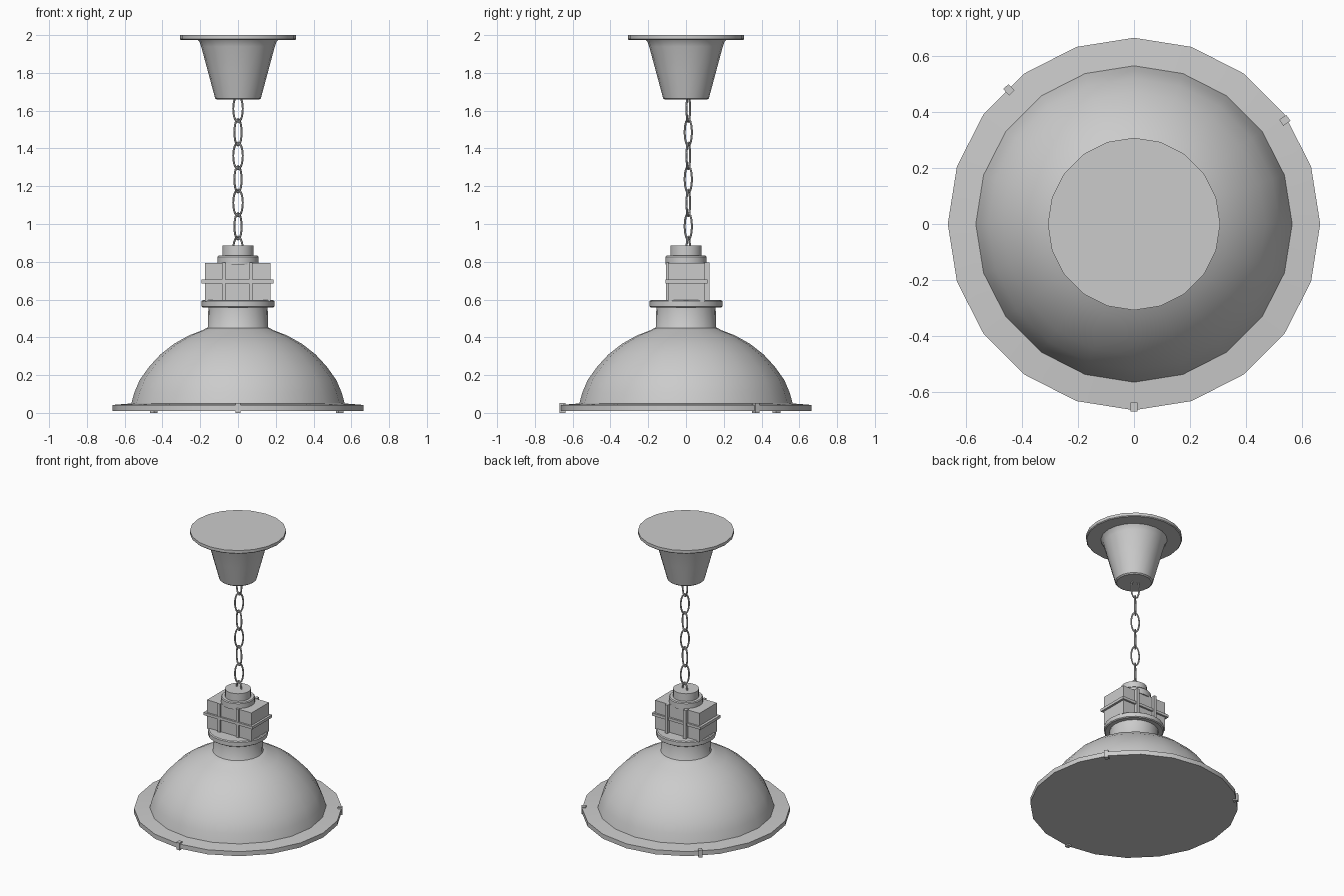
import bpy, bmesh, math
from mathutils import Matrix, Vector

if "Cube" in bpy.data.objects:
    bpy.data.objects.remove(bpy.data.objects["Cube"])


def finish(name, bm, smooth=True):
    bmesh.ops.recalc_face_normals(bm, faces=bm.faces)
    mesh = bpy.data.meshes.new(name)
    bm.to_mesh(mesh)
    bm.free()
    ob = bpy.data.objects.new(name, mesh)
    bpy.context.collection.objects.link(ob)
    if smooth:
        bpy.ops.object.select_all(action='DESELECT')
        ob.select_set(True)
        bpy.context.view_layer.objects.active = ob
        bpy.ops.object.shade_smooth_by_angle(angle=math.radians(35))
    return ob


def lathe(name, profile, sides=20):
    """Spin (radius, z) points about z and cap both ends."""
    bm = bmesh.new()
    rings = []
    for r, z in profile:
        rings.append([bm.verts.new((r * math.cos(i * math.tau / sides),
                                    r * math.sin(i * math.tau / sides), z))
                      for i in range(sides)])
    for a, b in zip(rings, rings[1:]):
        for i in range(sides):
            j = (i + 1) % sides
            bm.faces.new((a[i], a[j], b[j], b[i]))
    bm.faces.new(rings[0][::-1])
    bm.faces.new(rings[-1])
    return finish(name, bm)


def box(name, lo, hi, turn=0.0):
    """Box between two corners, then turned about the world z axis."""
    lo, hi = Vector(lo), Vector(hi)
    bm = bmesh.new()
    m = (Matrix.Rotation(turn, 4, 'Z') @ Matrix.Translation((lo + hi) / 2)
         @ Matrix.Diagonal((*(hi - lo), 1)))
    bmesh.ops.create_cube(bm, size=1, matrix=m)
    return finish(name, bm, False)


def link(name, centre, turn):
    """Upright oval chain link whose plane is turned about z."""
    bm = bmesh.new()
    n, k, tube = 20, 6, 0.0055
    d = Vector((math.cos(turn), math.sin(turn), 0))
    side = Vector((-d.y, d.x, 0))
    up = Vector((0, 0, 1))
    rings = []
    for i in range(n):
        a = i * math.tau / n
        p = Vector(centre) + d * 0.027 * math.cos(a) + up * 0.07 * math.sin(a)
        out = (d * 0.07 * math.cos(a) + up * 0.027 * math.sin(a)).normalized()
        rings.append([bm.verts.new(p + tube * (out * math.cos(b) + side * math.sin(b)))
                      for b in (j * math.tau / k for j in range(k))])
    for i in range(n):
        a, b = rings[i], rings[(i + 1) % n]
        for j in range(k):
            bm.faces.new((a[j], a[(j + 1) % k], b[(j + 1) % k], b[j]))
    return finish(name, bm)


# Ceiling plate and tapered canopy
lathe("ceiling_plate", [(0.303, 1.975), (0.308, 1.98), (0.308, 2.0)])
lathe("canopy", [(0.112, 1.658), (0.121, 1.665), (0.16, 1.81), (0.195, 1.94),
                 (0.203, 1.962), (0.215, 1.978)])

# Chain of alternating links
for i in range(7):
    link(f"chain_link_{i + 1}", (0, 0.012, 1.61 - 0.1245 * i),
         math.radians(45 if i % 2 else -20))

# Lamp shade: flat rim, dome and closed glass underneath
lathe("shade", [(0.665, 0.01), (0.665, 0.042), (0.565, 0.05), (0.548, 0.11),
                (0.52, 0.175), (0.47, 0.245), (0.41, 0.31), (0.34, 0.365),
                (0.26, 0.41), (0.19, 0.437), (0.165, 0.45)])

# Neck and collar
lathe("neck", [(0.172, 0.435), (0.16, 0.455), (0.157, 0.555), (0.157, 0.57)])
lathe("collar", [(0.185, 0.558), (0.192, 0.563), (0.192, 0.592), (0.185, 0.597)])

# Gear housing with surrounding band and vertical ribs
box("housing", (-0.175, -0.095, 0.59), (0.172, 0.1, 0.793))
for name, lo, hi in (("front", (-0.193, -0.108, 0.686), (0.187, -0.09, 0.705)),
                     ("back", (-0.193, 0.095, 0.686), (0.187, 0.113, 0.705)),
                     ("left", (-0.193, -0.108, 0.686), (-0.17, 0.113, 0.705)),
                     ("right", (0.167, -0.108, 0.686), (0.187, 0.113, 0.705))):
    box(f"band_{name}", lo, hi)
for side, x in (("left", -0.075), ("right", 0.068)):
    box(f"front_rib_{side}", (x - 0.01, -0.107, 0.59), (x + 0.01, -0.09, 0.797))
    box(f"back_rib_{side}", (x - 0.01, 0.095, 0.59), (x + 0.01, 0.124, 0.797))

# Stepped cap where the chain enters
lathe("cap_lower", [(0.109, 0.785), (0.109, 0.826), (0.104, 0.832)])
lathe("cap_upper", [(0.083, 0.825), (0.083, 0.885)])

# Three clips holding the glass to the rim
for i, deg in enumerate((-90, 34.5, 133)):
    r = 0.665 if i < 2 else 0.667
    box(f"rim_clip_{i + 1}", (r - 0.027, -0.013, 0.0), (r + 0.004, 0.013, 0.052),
        math.radians(deg))
